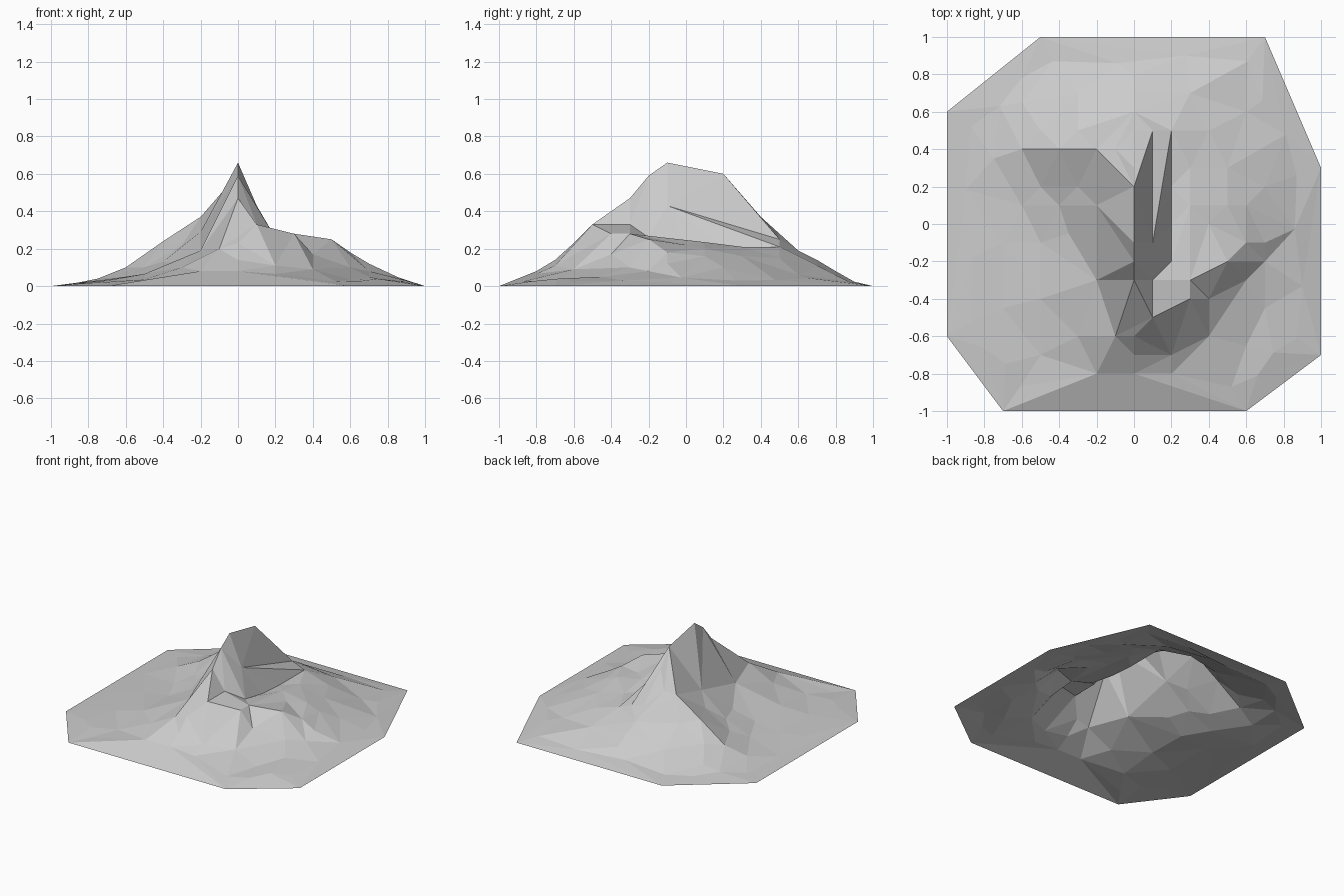
import bpy, random
from mathutils import Vector
from mathutils.geometry import delaunay_2d_cdt

if "Cube" in bpy.data.objects:
    bpy.data.objects.remove(bpy.data.objects["Cube"])

random.seed(4)
heights, links = {}, []


def add(points, linked=True):
    """Store terrain points; linked points form a hard ridge line."""
    keys = []
    for x, y, z in points:
        k = (round(x, 3), round(y, 3))
        heights[k] = z
        keys.append(k)
    if linked:
        links.extend(zip(keys, keys[1:]))


# Octagonal foot and the shallow skirt ring inside it (the front face runs straight down)
foot = [(-.5, 1), (-1, .6), (-1, -.6), (-.7, -1), (.6, -1), (1, -.7), (1, .3), (.7, 1)]
add([(x, y, 0) for x, y in foot + foot[:1]])
for (ax, ay), (bx, by) in zip(foot, foot[1:] + foot[:1]):
    for t, s in ((0, .87), (.33, .9), (.67, .86)):
        if t and ay == by == -1:
            continue
        x, y = (ax + (bx - ax) * t) * s, (ay + (by - ay) * t) * s
        slope = (.22 + .1 * x) * (1 if t else .7)
        add([(x, y, (1 - s) * slope + random.uniform(-.003, .003))], False)

# Summit crest from the front shoulder to the back
add([(-.1, -.6, .20), (0, -.3, .47), (0, -.2, .59), (0, -.1, .66),
     (0, .2, .60), (.1, .5, .25)])
# Sloping ledge halfway down the cliff, then the cliff foot
add([(.1, .5, .25), (.1, -.1, .43), (.2, .5, .21)])
add([(0, -.3, .47), (.1, -.5, .33), (.1, -.3, .33), (.2, -.2, .26), (.2, 0, .225),
     (.2, .2, .21), (.2, .5, .21)])
# Spur curling round the right-hand hollow, with a small notch
add([(-.1, -.6, .20), (.1, -.5, .33), (.3, -.4, .28), (.3, -.3, .28), (.5, -.2, .25),
     (.6, -.1, .18), (.7, -.1, .12)])
add([(.3, -.4, .28), (.4, -.4, .17), (.5, -.2, .25)])
add([(-.2, -.8, .08), (0, -.8, .08), (.2, -.7, .11), (.4, -.6, .09), (.6, -.3, .10),
     (.7, -.2, .08), (.7, -.1, .12)])
# Plateau lip
add([(.2, .5, .21), (.3, .3, .21), (.3, .1, .235), (.3, -.3, .28)])
# Left ridge and the scarp under it
add([(0, .2, .60), (-.2, .4, .37), (-.4, .4, .24), (-.6, .4, .10), (-.75, .35, .04)])
add([(0, -.2, .59), (-.2, .1, .29), (-.4, .1, .13), (-.6, .1, .05)])
# Front-left spur
add([(0, -.3, .47), (-.2, -.3, .19), (-.5, -.4, .065), (-.7, -.45, .03)])

# Slopes: back, right, front and left
add([(0, .3, .47), (-.1, .4, .37), (0, .5, .27), (0, .6, .19), (0, .7, .14), (0, .8, .08)], False)
add([(-.3, .5, .22), (-.5, .5, .12), (-.3, .7, .10), (-.6, .65, .05), (.3, .7, .11),
     (.4, .5, .15), (.6, .6, .06)], False)
add([(.4, 0, .22), (.5, .1, .20), (.5, .3, .16), (.6, .1, .16), (.7, .2, .10), (.7, -.45, .05)], False)
add([(0, -.6, .23), (0, -.7, .14), (.2, -.8, .065), (.6, -.65, .035), (-.3, -.6, .10),
     (-.5, -.7, .035)], False)
add([(-.2, -.1, .24), (-.35, -.05, .13), (-.5, -.1, .06), (-.7, -.1, .035),
     (-.3, .2, .22), (-.5, .2, .10)], False)

# Triangulate the points into one faceted sheet
keys = list(heights)
index = {k: i for i, k in enumerate(keys)}
edges = list({tuple(sorted((index[a], index[b]))) for a, b in links})
flat, _, faces, origin, _, _ = delaunay_2d_cdt([Vector(k) for k in keys], edges, [], 0, 1e-5)


def height(i):
    if origin[i]:
        return heights[keys[origin[i][0]]]
    near = sorted(keys, key=lambda k: (Vector(k) - flat[i]).length)[:2]
    return sum(heights[k] for k in near) / 2


mesh = bpy.data.meshes.new("mountain")
mesh.from_pydata([(v.x, v.y, height(i)) for i, v in enumerate(flat)], [], faces)
mesh.update()
if mesh.polygons[0].normal.z < 0:
    mesh.flip_normals()
mountain = bpy.data.objects.new("mountain", mesh)
bpy.context.collection.objects.link(mountain)
